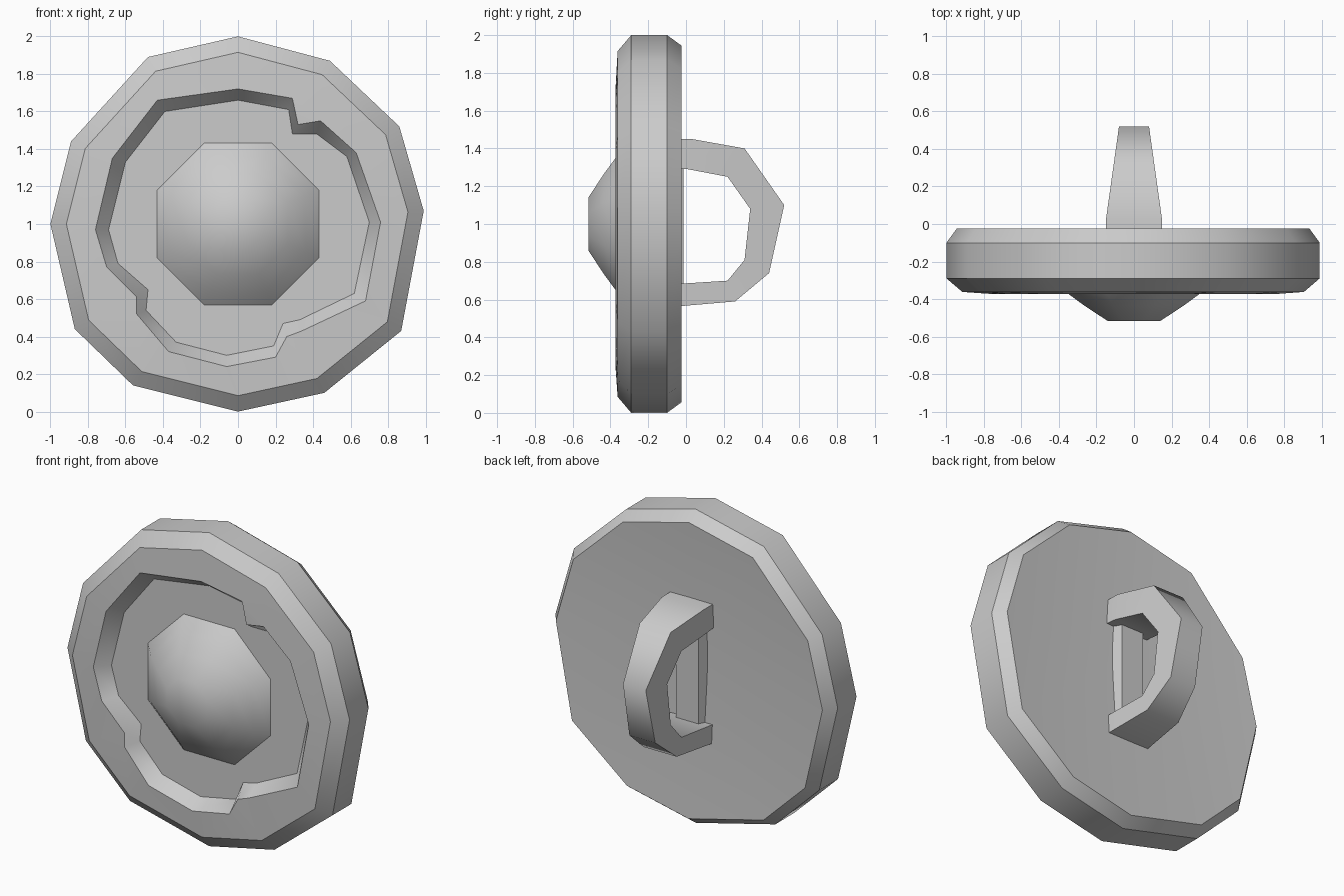
import bpy, bmesh, math

old = bpy.data.objects.get("Cube")
if old:
    bpy.data.objects.remove(old, do_unlink=True)

# One plain metal colour
metal = bpy.data.materials.new("grey_metal")
metal.use_nodes = True
grey = (0.6, 0.6, 0.6, 1)
metal.diffuse_color = grey
metal.node_tree.nodes["Principled BSDF"].inputs["Base Color"].default_value = grey


def ring(bm, outline, y, scale=1):
    """Loop of vertices from an x, z outline, scaled about the shield centre."""
    return [bm.verts.new((x * scale, y, 1 + (z - 1) * scale)) for x, z in outline]


def bridge(bm, a, b):
    n = len(a)
    for i in range(n):
        bm.faces.new((a[i], a[(i + 1) % n], b[(i + 1) % n], b[i]))


def loop_edges(bm, loop):
    return [bm.edges.get((loop[i - 1], loop[i])) for i in range(len(loop))]


def finish(bm, name, angle):
    bmesh.ops.recalc_face_normals(bm, faces=bm.faces)
    mesh = bpy.data.meshes.new(name)
    bm.to_mesh(mesh)
    bm.free()
    mesh.materials.append(metal)
    obj = bpy.data.objects.new(name, mesh)
    bpy.context.collection.objects.link(obj)
    bpy.ops.object.select_all(action="DESELECT")
    obj.select_set(True)
    bpy.context.view_layer.objects.active = obj
    bpy.ops.object.shade_smooth_by_angle(angle=math.radians(angle))


# Shield disc: worn twelve-sided outline, uneven front recess, dished back
rim = [(0, 2), (.49, 1.87), (.86, 1.52), (.99, 1.07), (.87, .43), (.46, .1),
       (0, 0), (-.56, .14), (-.87, .44), (-1, 1), (-.89, 1.44), (-.48, 1.89)]
recess_top = [(0, 1.72), (-.43, 1.66), (-.67, 1.35), (-.76, .97), (-.7, .77),
              (-.54, .61), (-.54, .52), (-.37, .32), (-.06, .24), (.2, .29),
              (.26, .4), (.34, .43), (.68, .59), (.76, 1.01), (.63, 1.38),
              (.44, 1.55), (.32, 1.53), (.29, 1.67)]
recess_floor = [(0, 1.66), (-.39, 1.6), (-.6, 1.33), (-.69, .97), (-.64, .79),
                (-.48, .65), (-.49, .54), (-.33, .37), (-.06, .3), (.19, .35),
                (.24, .47), (.33, .49), (.62, .63), (.7, 1.01), (.58, 1.36),
                (.42, 1.48), (.29, 1.48), (.27, 1.61)]

bm = bmesh.new()
loops = [ring(bm, rim, y, s) for y, s in
         ((-.025, .945), (-.1, 1), (-.29, 1), (-.362, .915))]
for a, b in zip(loops, loops[1:]):
    bridge(bm, a, b)
dish = bm.verts.new((0, -.08, 1.12))
for i in range(len(rim)):
    bm.faces.new((loops[0][i - 1], loops[0][i], dish))
lip = ring(bm, recess_top, -.373)
floor = ring(bm, recess_floor, -.29)
bridge(bm, lip, floor)
bm.faces.new(floor)
bmesh.ops.triangle_fill(bm, edges=loop_edges(bm, loops[-1]) + loop_edges(bm, lip),
                        use_beauty=True, normal=(0, -1, 0))
# Keep every bevel and recess border crisp
for loop in loops + [lip, floor]:
    for edge in loop_edges(bm, loop):
        edge.smooth = False
finish(bm, "shield_disc", 75)

# Central boss: smooth low octagonal dome
bm = bmesh.new()
octagon = []
for i in range(8):
    a = math.radians(22.5 + 45 * i)
    r = 1 / math.cos(math.radians(22.5))
    octagon.append((r * math.cos(a), 1 + r * math.sin(a)))
loops = [ring(bm, octagon, y, s) for y, s in
         ((-.29, .433), (-.365, .36), (-.435, .265), (-.517, .14))]
for a, b in zip(loops, loops[1:]):
    bridge(bm, a, b)
bm.faces.new(loops[-1])
finish(bm, "central_boss", 60)

# Handle: faceted loop whose width narrows away from the disc
outer = [(-.09, 1.45), (.03, 1.45), (.31, 1.4), (.52, 1.1), (.44, .74), (.26, .59), (-.09, .56)]
inner = [(-.09, 1.3), (.01, 1.29), (.22, 1.25), (.34, 1.08), (.31, .81), (.22, .7), (-.09, .68)]
bm = bmesh.new()


def rail(path, side):
    return [bm.verts.new((side * (.15 - .07 * max(0, y - .02) / .5), y, z)) for y, z in path]


strips = [rail(outer, -1), rail(outer, 1), rail(inner, 1), rail(inner, -1)]
for k in range(4):
    a, b = strips[k], strips[(k + 1) % 4]
    for i in range(len(a) - 1):
        bm.faces.new((a[i], a[i + 1], b[i + 1], b[i]))
for end in (0, -1):
    bm.faces.new([s[end] for s in strips])
finish(bm, "rear_handle", 48)

# Bar in the dished back, between the handle ends
bm = bmesh.new()
section = [(-.105, -.085), (-.078, -.013), (.078, -.013), (.105, -.085)]
ends = [[bm.verts.new((x, y, z)) for x, y in section] for z in (.67, 1.31)]
bridge(bm, *ends)
for end in ends:
    bm.faces.new(end)
finish(bm, "handle_backing_bar", 10)
